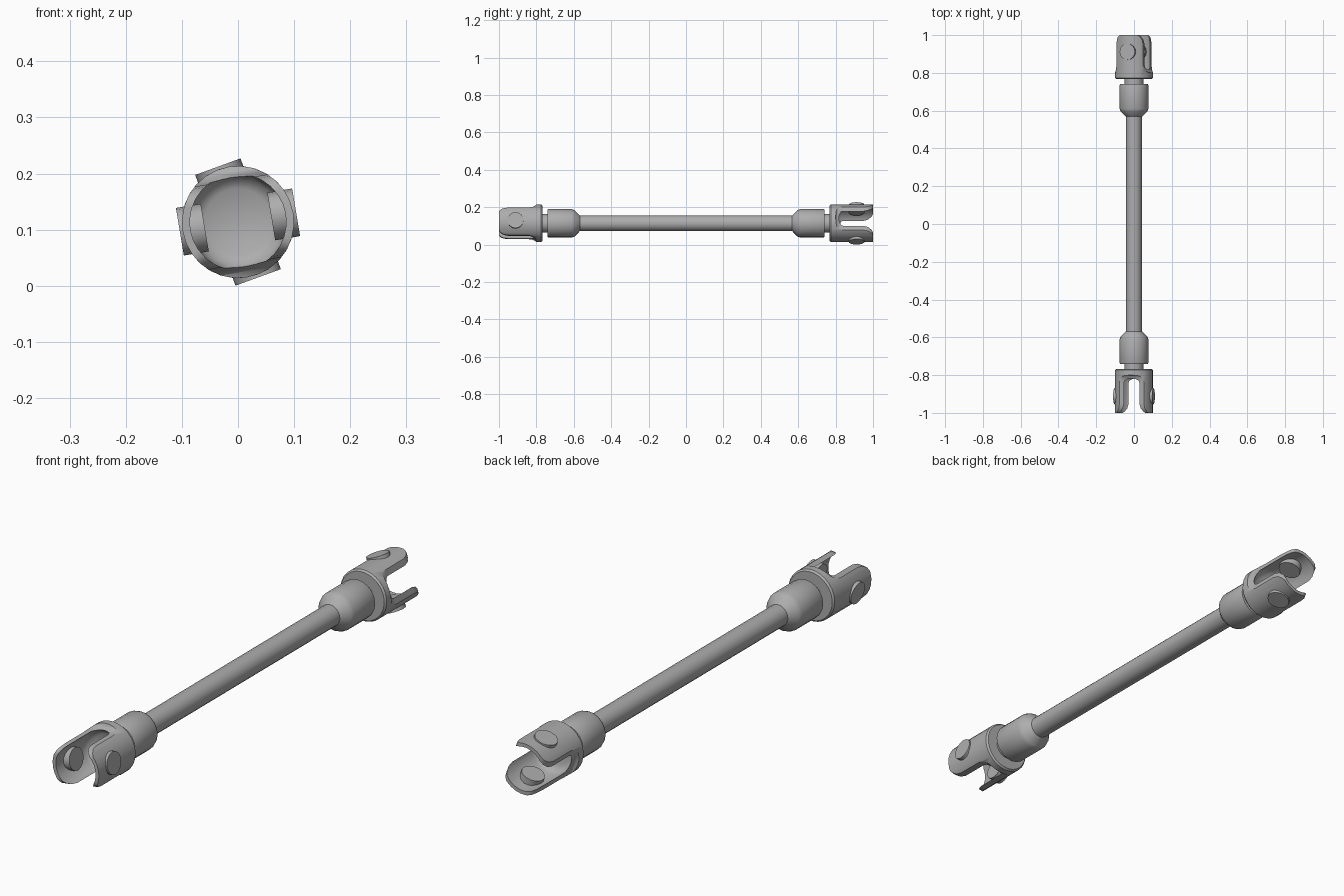
import bpy, bmesh, math
from mathutils import Matrix

cube = bpy.data.objects.get("Cube")
if cube:
    bpy.data.objects.remove(cube, do_unlink=True)

AXIS_Z = 0.1135

steel = bpy.data.materials.new("grey steel")
steel.use_nodes = True
colour = (0.42, 0.42, 0.42, 1)
steel.diffuse_color = colour
steel.node_tree.nodes["Principled BSDF"].inputs["Base Color"].default_value = colour


def to_object(name, bm):
    bmesh.ops.recalc_face_normals(bm, faces=bm.faces)
    mesh = bpy.data.meshes.new(name)
    bm.to_mesh(mesh)
    bm.free()
    obj = bpy.data.objects.new(name, mesh)
    mesh.materials.append(steel)
    bpy.context.collection.objects.link(obj)
    return obj


def activate(obj):
    bpy.ops.object.select_all(action="DESELECT")
    obj.select_set(True)
    bpy.context.view_layer.objects.active = obj


def finish(obj, end=1, turn=0):
    """Turn the part about the shaft, send it to its end and smooth it."""
    flip = Matrix.Rotation(math.pi if end > 0 else 0, 4, "Z")
    place = Matrix.Translation((0, 0, AXIS_Z))
    obj.data.transform(place @ Matrix.Rotation(-math.radians(turn), 4, "Y") @ flip)
    activate(obj)
    bpy.ops.object.shade_smooth_by_angle(angle=math.radians(40))


def lathe(name, profile, sides):
    """Spin (radius, y) points around the y axis."""
    bm = bmesh.new()
    verts = [bm.verts.new((r, y, 0)) for r, y in profile]
    edges = [bm.edges.new(pair) for pair in zip(verts, verts[1:])]
    bmesh.ops.spin(bm, geom=verts + edges, axis=(0, 1, 0), cent=(0, 0, 0),
                   angle=math.tau, steps=sides, use_duplicate=False)
    bmesh.ops.remove_doubles(bm, verts=bm.verts, dist=0.0001)
    return to_object(name, bm)


def fork_outline():
    """Prism across the cup: rounded tips, straight arms and a flared root."""
    half = [(-1.0, 0.05), (-0.992, 0.062), (-0.975, 0.071), (-0.95, 0.075),
            (-0.84, 0.075), (-0.82, 0.079), (-0.805, 0.088), (-0.798, 0.105), (-0.7, 0.12)]
    outline = half + [(y, -w) for y, w in reversed(half)]
    bm = bmesh.new()
    face = bm.faces.new([bm.verts.new((-0.2, y, w)) for y, w in outline])
    side = bmesh.ops.extrude_face_region(bm, geom=[face])["geom"]
    bmesh.ops.translate(bm, vec=(0.4, 0, 0),
                        verts=[g for g in side if isinstance(g, bmesh.types.BMVert)])
    cutter = to_object("fork_cutter", bm)
    cutter.hide_render = True
    return cutter


def yoke(prefix, end, turn):
    # Hollow cup trimmed to two curved fork arms
    cup = lathe(prefix + "_yoke",
                [(0, -0.767), (0.094, -0.767), (0.1, -0.774), (0.1, -1.02), (0.086, -1.02),
                 (0.086, -0.83), (0.077, -0.81), (0.06, -0.8), (0, -0.798)], 28)
    cutter = fork_outline()
    trim = cup.modifiers.new("trim", "BOOLEAN")
    trim.operation = "INTERSECT"
    trim.solver = "EXACT"
    trim.object = cutter
    activate(cup)
    bpy.ops.object.modifier_apply(modifier=trim.name)
    bpy.data.objects.remove(cutter, do_unlink=True)
    finish(cup, end, turn)
    # Bearing pin through each arm
    for side, label in ((-1, "a"), (1, "b")):
        bm = bmesh.new()
        bmesh.ops.create_cone(bm, cap_ends=True, segments=16, radius1=0.043, radius2=0.043,
                              depth=0.045,
                              matrix=Matrix.Translation((side * 0.0825, -0.912, 0))
                              @ Matrix.Rotation(math.pi / 2, 4, "Y"))
        finish(to_object(f"{prefix}_bearing_pin_{label}", bm), end, turn)


# Long central shaft
finish(lathe("shaft", [(0, -0.6), (0.042, -0.6), (0.042, 0.6), (0, 0.6)], 20))

for prefix, end, turn in (("front", -1, 9.5), ("back", 1, 110)):
    # Collar tapering onto the shaft, and the narrow neck into the yoke
    finish(lathe(prefix + "_collar",
                 [(0, -0.74), (0.074, -0.74), (0.076, -0.735), (0.076, -0.61),
                  (0.07, -0.595), (0.042, -0.568), (0, -0.568)], 20), end)
    finish(lathe(prefix + "_neck", [(0, -0.78), (0.05, -0.78), (0.05, -0.73), (0, -0.73)], 20), end)
    yoke(prefix, end, turn)
